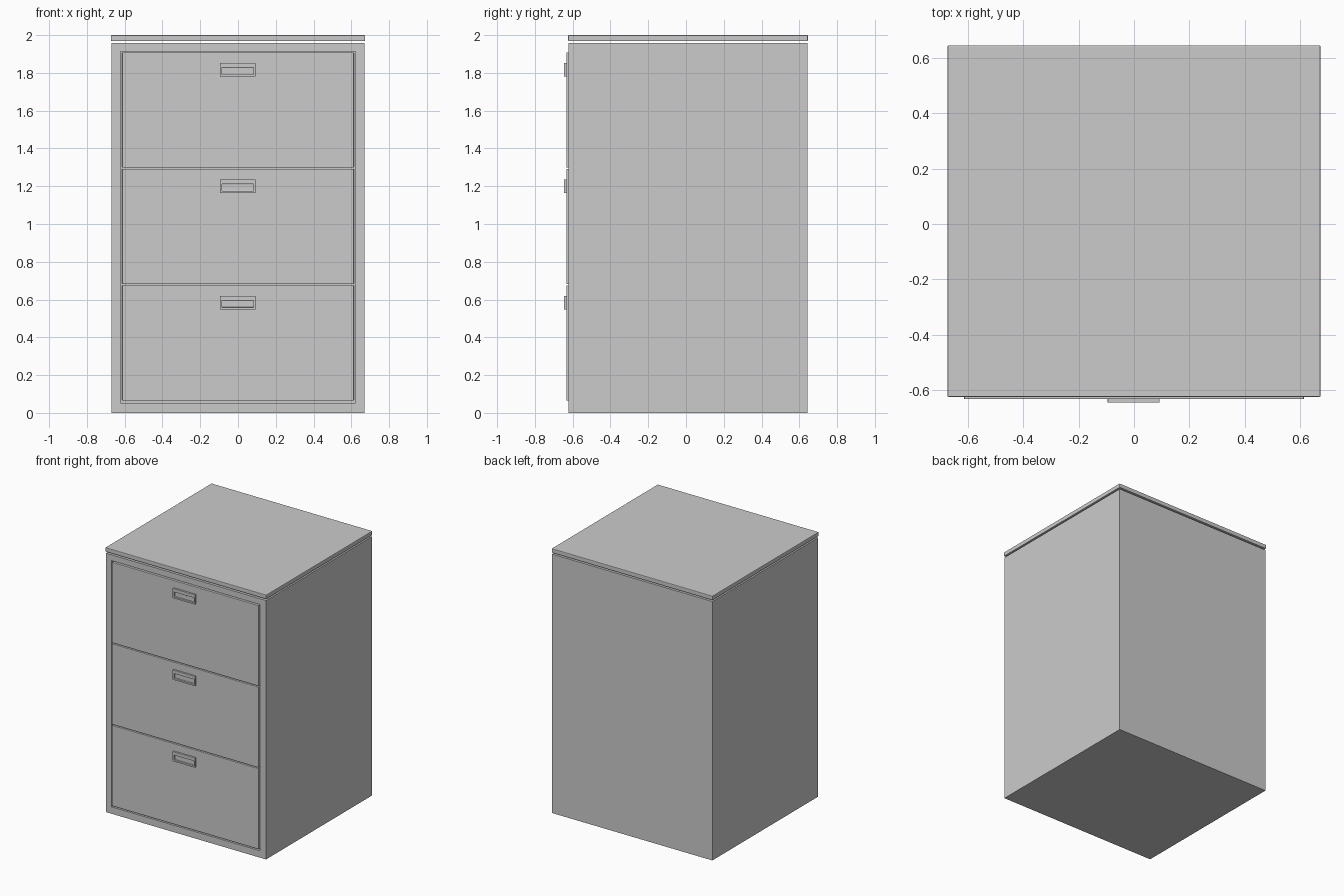
import bpy, bmesh

if "Cube" in bpy.data.objects:
    bpy.data.objects.remove(bpy.data.objects["Cube"])

BACK, FRONT = 0.645, -0.622


def box(name, lo, hi, pocket=None, bevel=0.0):
    """Box from corner lo to hi; pocket = (x0, x1, z0, z1, floor_y) sunk into the front."""
    bm = bmesh.new()
    bmesh.ops.create_cube(bm, size=1.0)
    for v in bm.verts:
        v.co = [hi[i] if v.co[i] > 0 else lo[i] for i in range(3)]
    if pocket:
        x0, x1, z0, z1, floor_y = pocket
        bm.normal_update()
        face = min(bm.faces, key=lambda f: f.calc_center_median().y)
        bmesh.ops.inset_individual(bm, faces=[face], thickness=0.005)
        mid = face.calc_center_median()
        for v in face.verts:
            v.co.x = x1 if v.co.x > mid.x else x0
            v.co.z = z1 if v.co.z > mid.z else z0
        floor = bmesh.ops.extrude_discrete_faces(bm, faces=[face])["faces"][0]
        for v in floor.verts:
            v.co.y = floor_y
    bmesh.ops.recalc_face_normals(bm, faces=bm.faces)
    mesh = bpy.data.meshes.new(name)
    bm.to_mesh(mesh)
    bm.free()
    obj = bpy.data.objects.new(name, mesh)
    bpy.context.collection.objects.link(obj)
    if bevel:
        mod = obj.modifiers.new("edge_bevel", "BEVEL")
        mod.width = bevel
        mod.segments = 2
    return obj


# Cabinet body with one shallow opening for the drawers
box("cabinet_body", (-0.67, FRONT, 0), (0.67, BACK - 0.003, 1.957),
    pocket=(-0.621, 0.621, 0.052, 1.913, FRONT + 0.02))

# Thin top panel, floating just above the body
box("top_panel", (-0.673, FRONT - 0.002, 1.968), (0.673, BACK, 2.0), bevel=0.004)

# Three drawer fronts with recessed pull handles
for i in range(3):
    top = 1.908 - 0.6165 * i
    box(f"drawer_front_{i + 1}", (-0.613, -0.632, top - 0.609),
        (0.613, FRONT + 0.02, top), bevel=0.002)
    hz = 1.78 - 0.6165 * i
    box(f"drawer_handle_{i + 1}", (-0.095, -0.645, hz), (0.092, -0.630, hz + 0.073),
        pocket=(-0.085, 0.082, hz + 0.012, hz + 0.048, -0.633), bevel=0.0015)
